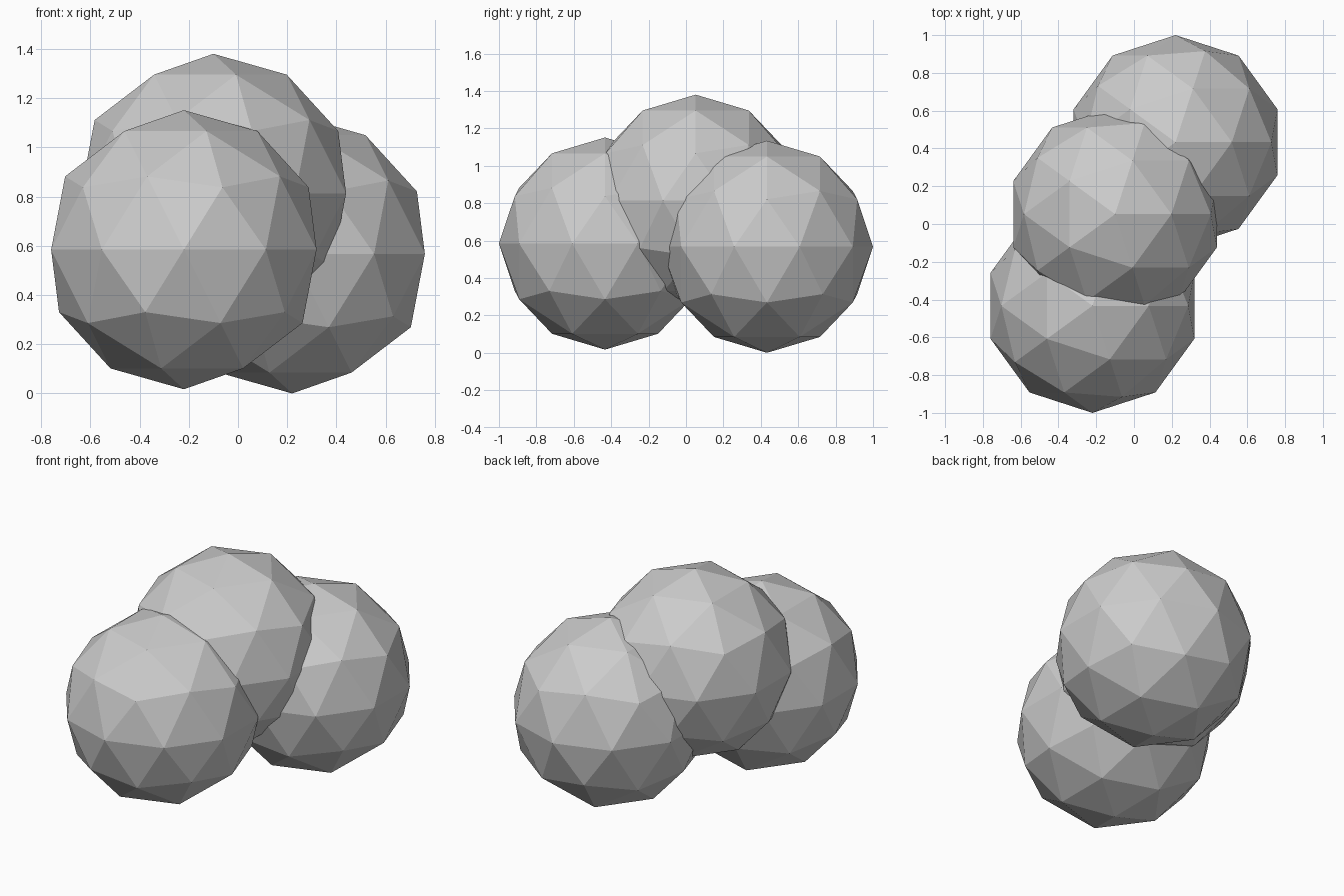
import bpy

if "Cube" in bpy.data.objects:
    bpy.data.objects.remove(bpy.data.objects["Cube"])

RADIUS = 0.567


def ball(name, location):
    # Low-poly faceted ball
    bpy.ops.mesh.primitive_ico_sphere_add(subdivisions=2, radius=RADIUS, location=location)
    obj = bpy.context.object
    obj.name = name
    bpy.ops.object.shade_flat()
    return obj


# Cluster of three overlapping balls: two on the ground side, one raised between
ball("front_ball", (-0.22, -0.433, 0.584))
ball("back_ball", (0.22, 0.433, 0.567))
ball("top_ball", (-0.10, 0.052, 0.813))
